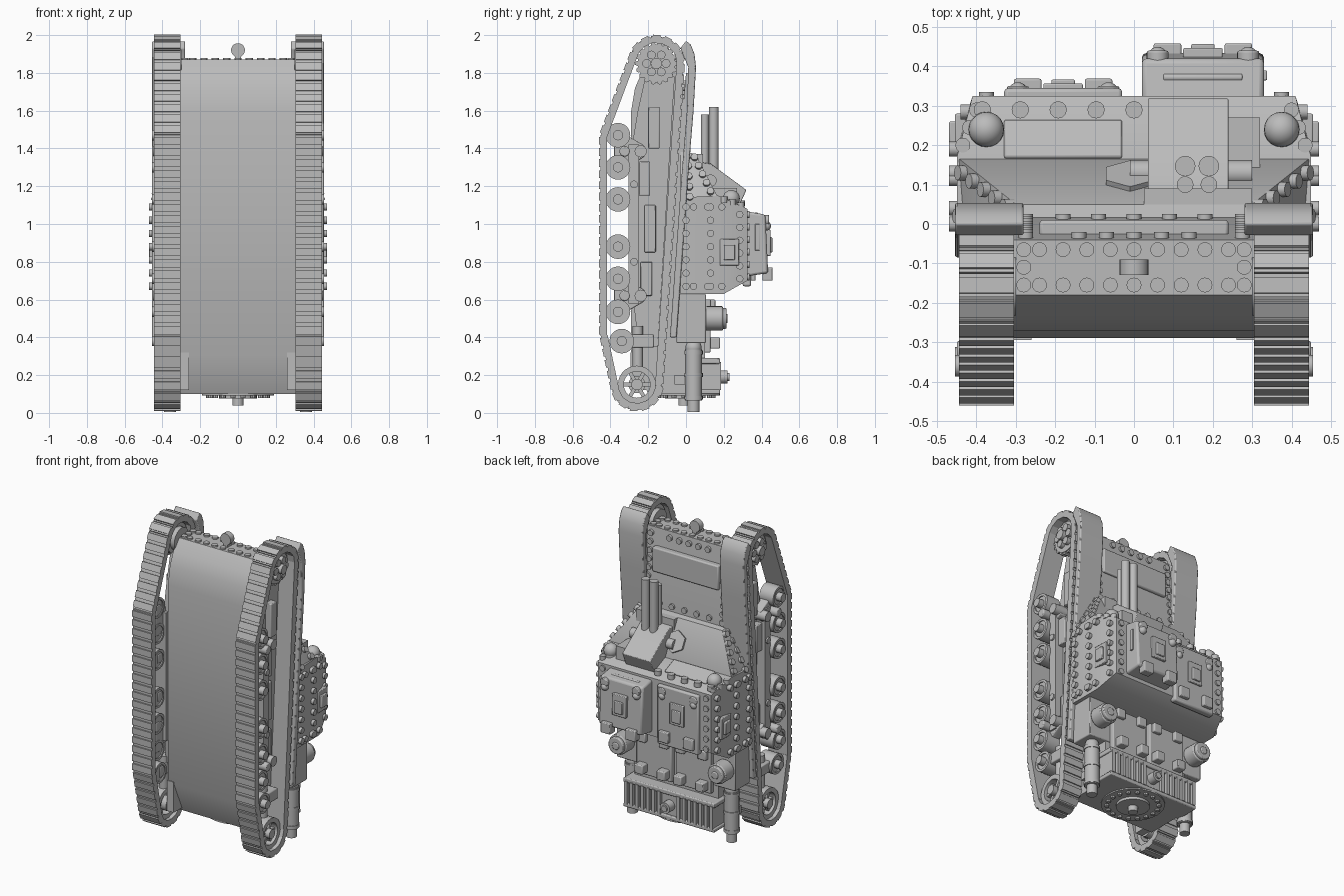
import bpy, bmesh, math
from mathutils import Vector, Matrix, geometry

if "Cube" in bpy.data.objects:
    bpy.data.objects.remove(bpy.data.objects["Cube"])

X, Y, Z = Vector((1, 0, 0)), Vector((0, 1, 0)), Vector((0, 0, 1))

grey = bpy.data.materials.new("plain grey")
grey.use_nodes = True
grey.diffuse_color = (.5, .5, .5, 1)
grey.node_tree.nodes["Principled BSDF"].inputs["Base Color"].default_value = grey.diffuse_color
made = []


# Shapes: each returns a function that adds itself to a mesh
def box(x_span, y_span, z_span, tilt=0):
    spans = (x_span, y_span, z_span)
    middle = Vector([sum(span) / 2 for span in spans])
    size = [span[1] - span[0] for span in spans]
    place = Matrix.Translation(middle) @ Matrix.Rotation(tilt, 4, 'X') @ Matrix.Diagonal((*size, 1))
    return lambda bm: bmesh.ops.create_cube(bm, size=1, matrix=place)


def rod(middle, radius, length, axis, sides=20):
    place = Matrix.Translation(middle) @ Vector(axis).to_track_quat('Z', 'Y').to_matrix().to_4x4()
    return lambda bm: bmesh.ops.create_cone(
        bm, cap_ends=True, segments=sides, radius1=radius, radius2=radius, depth=length, matrix=place)


def ball(middle, radius):
    return lambda bm: bmesh.ops.create_uvsphere(
        bm, u_segments=20, v_segments=12, radius=radius, matrix=Matrix.Translation(middle))


def prism(profile, left, right):
    def add(bm):
        rings = [[bm.verts.new((x, y, z)) for y, z in profile] for x in (left, right)]
        for ring in rings:
            bm.faces.new(ring)
        for i in range(len(profile)):
            bm.faces.new((rings[0][i - 1], rings[0][i], rings[1][i], rings[1][i - 1]))
    return add


def ring(middle, outer, inner, width, sides=28):
    def add(bm):
        loops = []
        for radius, side in ((outer, -1), (outer, 1), (inner, 1), (inner, -1)):
            loops.append([bm.verts.new(p + X * side * width / 2)
                          for p in circle(middle, radius, sides, Y, Z)])
        for k in range(len(loops)):
            for i in range(sides):
                bm.faces.new((loops[k - 1][i - 1], loops[k - 1][i], loops[k][i], loops[k][i - 1]))
    return add


def solid(points):
    both = [(side * x, y, z) for x, y, z in points for side in (1, -1)]
    return lambda bm: bmesh.ops.convex_hull(bm, input=[bm.verts.new(p) for p in both])


def row(start, end, count, normal, radius=.019):
    start, end = Vector(start), Vector(end)
    return [rod(start.lerp(end, i / (count - 1)), radius, .03, normal, 12) for i in range(count)]


def circle(middle, radius, count, u, v):
    turn = [math.tau * i / count for i in range(count)]
    return [middle + (u * math.cos(a) + v * math.sin(a)) * radius for a in turn]


def part(name, *shapes, mirror=False, bevel=0):
    bm = bmesh.new()
    for shape in shapes:
        shape(bm)
    bmesh.ops.recalc_face_normals(bm, faces=bm.faces)
    mesh = bpy.data.meshes.new(name)
    bm.to_mesh(mesh)
    bm.free()
    mesh.materials.append(grey)
    obj = bpy.data.objects.new(name, mesh)
    bpy.context.collection.objects.link(obj)
    if mirror:
        obj.modifiers.new("mirror", 'MIRROR').use_mirror_merge = False
    if bevel:
        rounding = obj.modifiers.new("bevel", 'BEVEL')
        rounding.width, rounding.segments = bevel, 2
    made.append(obj)


# Hull between the tracks
part("hull", prism([(-.29, .3), (-.29, 1.6), (-.27, 1.72), (-.235, 1.8), (-.18, 1.87), (-.04, 1.87),
                    (-.02, 1.72), (.02, 1.35), (.02, .6), (.1, .6), (.1, .1), (-.2, .1)], -.305, .305))
part("nose_plate", box((-.24, .24), (-.04, .01), (1.6, 1.76)), bevel=.008)
part("nose_rivets", *row((-.24, -.065, 1.865), (.24, -.065, 1.865), 9, Z), *row((-.24, -.155, 1.865), (.24, -.155, 1.865), 9, Z))
part("nose_side_rivets", *row((.28, -.065, 1.865), (.28, -.155, 1.865), 3, Z),
     *row((.275, -.035, 1.83), (.275, .01, 1.4), 9, Y), mirror=True)
part("deck_rivets", *row((-.18, .01, 1.41), (.18, .01, 1.41), 5, Y),
     *row((-.14, -.035, 1.83), (.14, -.035, 1.83), 5, Y))
part("tow_eye", rod((0, -.11, 1.92), .037, .04, Y), box((-.015, .015), (-.13, -.09), (1.85, 1.92)))
part("idler_bracket", box((.26, .31), (-.295, -.2), (.12, .32)), mirror=True)

# Track loops: links spaced along a belt around four circles
circles = [(-.26, .15, .125), (-.345, .43, .1), (-.345, 1.45, .1), (-.157, 1.85, .135)]
cloud = [Vector((y + r * math.cos(i * math.tau / 48), z + r * math.sin(i * math.tau / 48)))
         for y, z, r in circles for i in range(48)]
belt = [cloud[i] for i in geometry.convex_hull_2d(cloud)]
edges = [(belt[i - 1], belt[i]) for i in range(len(belt))]
total = sum((b - a).length for a, b in edges)
link_count = 72
pitch = total / link_count


def along(distance):
    for a, b in edges:
        step = (b - a).length
        if distance <= step:
            return a.lerp(b, distance / step), b - a
        distance -= step
    return belt[-1], edges[-1][1] - edges[-1][0]


links = []
middle_of_belt = Vector((-.23, 1))
for i in range(link_count):
    spot, heading = along(i * pitch)
    angle = math.atan2(heading.y, heading.x)
    out = Vector((heading.y, -heading.x)).normalized()
    if out.dot(spot - middle_of_belt) < 0:
        out.negate()
    for reach, thick, shift in ((pitch, .036, -.01), (pitch * .7, .014, .009)):
        y, z = spot + out * shift
        half = reach / 2
        links.append(box((.305, .445), (y - half, y + half), (z - thick / 2, z + thick / 2), angle))
part("track_links", *links, mirror=True)

# Sprocket and idler
hub = Vector((.375, -.157, 1.85))
part("sprocket", rod(hub - X * .01, .1, .07, X, 24), rod(hub + X * .04, .03, .06, X, 16),
     *[rod(p, .023, .04, X, 12) for p in circle(hub + X * .03, .052, 6, Y, Z)], mirror=True)
part("sprocket_teeth", *[rod(p, .014, .04, X, 6) for p in circle(hub, .1, 18, Y, Z)], mirror=True)
part("sprocket_housing", rod(hub - X * .05, .075, .05, X), mirror=True)
idler = Vector((.375, -.26, .15))
part("idler_wheel", ring(idler, .1, .07, .09), rod(idler, .03, .11, X), rod(idler - X * .035, .045, .06, X),
     *[box((.35, .4), (idler.y - .075, idler.y + .075), (.14, .16), i * math.pi / 3)
       for i in range(3)], mirror=True)

# Road wheels and suspension
wheels = []
for z in (1.47, 1.3, 1.13, .88, .71, .535, .38):
    spot = Vector((.375, -.34 if z < .4 else -.36, z))
    wheels += [ring(spot, .065, .05, .1), rod(spot, .055, .085, X), rod(spot + X * .02, .027, .12, X, 16)]
part("road_wheels", *wheels, mirror=True)
arms = []
for z in (1.385, .62):
    arms += [prism([(-.38, z - .1), (-.34, z - .1), (-.22, z - .03), (-.22, z + .03), (-.34, z + .1), (-.38, z + .1)], .33, .39),
             rod((.4, -.325, z), .028, .1, X)]
for z in (1.13, .88):
    arms.append(box((.33, .39), (-.36, -.28), (z - .03, z + .03)))
part("bogie_arms", *arms, box((.33, .41), (-.34, -.17), (.345, .415)), mirror=True, bevel=.006)
part("suspension_beam", box((.31, .4), (-.305, -.25), (.58, 1.42)),
     rod((.38, -.24, 1.385), .032, .1, X), rod((.38, -.24, .62), .032, .1, X),
     *[rod((.4, -.275, z), .02, .02, X) for z in (.8, 1.21)], mirror=True)
part("track_frame", prism([(-.25, .35), (-.28, .6), (-.28, 1.45), (-.255, 1.6), (-.215, 1.78),
                           (-.06, 1.78), (-.15, .35)], .3, .34), mirror=True)
part("frame_boxes", box((.33, .38), (-.2, -.14), (1.4, 1.62)), box((.33, .38), (-.25, -.19), (1.15, 1.33)),
     box((.33, .37), (-.24, -.18), (.62, .8)), box((.33, .36), (-.22, -.16), (.85, 1.1)), mirror=True, bevel=.005)
part("idler_arm", rod((.36, -.255, .34), .028, .24, Z), mirror=True)

# Fenders over the rear run of each track
part("fender", prism([(0, 1.97), (.025, 1.95), (.045, 1.9), (.053, 1.83), (.04, 1.6), (.015, 1.3),
                      (-.05, .4), (-.085, .4), (-.02, 1.3), (.005, 1.6), (.012, 1.83), (-.03, 1.93)],
                     .28, .455), mirror=True, bevel=.006)
part("fender_skirt", prism([(.0, 1.8), (.02, 1.8), (-.06, .4), (-.12, .4)], .285, .305), mirror=True)

# Casemate: fighting compartment and steeper front
part("casemate", solid([(.45, -.03, .63), (.45, -.03, 1.14), (.45, .2, .63), (.45, .17, 1.15),
                        (.41, .325, .7), (.41, .325, 1.08)]))
part("casemate_front", solid([(.45, -.03, 1.1), (.3, -.03, 1.39), (.3, .05, 1.37), (.45, .17, 1.14), (.45, .17, 1.08)]))
slant = (.89, 0, .46)
rivets = []
for y in (0, .13):
    rivets += row((.455, y, .67), (.455, y, 1.09), 7, X)
for z in (.67, 1.09):
    rivets += row((.455, .04, z), (.455, .19, z), 3, X)
rivets += row((.425, .285, .71), (.425, .285, 1.05), 6, X) + row((.44, .02, 1.14), (.32, .01, 1.36), 5, slant)
rivets += row((.435, .13, 1.17), (.32, .045, 1.35), 5, slant) + row((.435, .2, 1.13), (.4, .29, 1.1), 3, Z)
part("casemate_rivets", *rivets, *row((.375, .32, .72), (.375, .32, 1.05), 6, Y), mirror=True)
part("front_edge_rivets", *row((-.385, .29, 1.11), (0, .29, 1.11), 5, Z, .022))
part("side_visor", box((.41, .455), (.18, .28), (.78, .92)), box((.44, .47), (.2, .26), (.81, .89)), mirror=True, bevel=.004)
part("side_dome", ball((.375, .24, 1.135), .045), rod((.375, .24, 1.1), .04, .08, Z), mirror=True)
part("driver_plate", box((-.33, -.03), (.16, .265), (1.11, 1.14), -.4), bevel=.006)
part("front_port", rod((-.01, .115, 1.245), .07, .03, (0, .88, .48), 6))

# Roof boxes with hatches
part("driver_roof", box((-.33, -.03), (.3, .345), (.67, 1.06)), bevel=.01)
part("gunner_roof", box((.02, .33), (.28, .32), (.7, 1.07)),
     prism([(.3, .72), (.3, 1.07), (.42, 1.05), (.435, .74)], .02, .33), bevel=.012)
part("visor_slots", rod((.175, .372, 1.05), .012, .2, X, 12), box((.325, .338), (.365, .39), (.86, 1)), bevel=.005)
for owner, x, y in (("driver", -.18, .345), ("gunner", .175, .435)):
    part(owner + "_hatch", box((x - .05, x + .05), (y - .02, y + .012), (.83, .97)),
         box((x - .03, x + .03), (y, y + .022), (.85, .93)), bevel=.004)
    bumps = []
    for side in (-1, 1):
        bumps += [rod((x + side * .115, y - .02, 1.02), .028, .05, Y), ball((x + side * .115, y - .01, .99), .025),
                  box((x + side * .09 - .035, x + side * .09 + .035), (y - .03, y + .024), (.7, .77))]
    part(owner + "_hatch_fittings", *bumps, bevel=.005)

# Gun mount and twin barrels
part("gun_mantlet", prism([(.04, 1.1), (.05, 1.33), (.13, 1.32), (.32, 1.18), (.27, 1.07)], .035, .24), bevel=.004)
part("mantlet_base", box((.025, .3), (.03, .09), (1.1, 1.37)), box((.24, .32), (.05, .27), (1.05, 1.19)))
part("mantlet_trunnion", rod((.145, .13, 1.23), .032, .31, X))
part("gun_barrels", *[rod((x, .147, 1.42), .026, .4, Z) for x in (.13, .19)],
     *[rod((x, .1, 1.4), .021, .36, Z) for x in (.13, .19)])

# Engine deck
part("engine_doors", box((.015, .27), (.08, .13), (.32, .6)), mirror=True, bevel=.006)
part("door_hinges", *[box((x - .03, x + .03), (.1, reach), (z - .03, z + .03))
                      for x in (.06, .22) for z, reach in ((.37, .18), (.57, .155))], mirror=True, bevel=.006)
part("lamp_box", box((.27, .43), (-.05, .105), (.37, .63)), mirror=True, bevel=.006)
lamp = Vector((.36, .15, .5))
part("rear_lamp", rod(lamp, .065, .09, Y, 24), rod(lamp + Y * .045, .055, .04, Y, 24),
     rod(lamp + Y * .05, .025, .04, Y, 16), mirror=True, bevel=.006)
part("grille_box", box((-.32, .32), (.02, .165), (.1, .29)), box((-.33, .33), (.02, .18), (.26, .29)),
     box((-.33, .33), (.02, .18), (.1, .125)), bevel=.006)
part("grille_slats", *[box((x / 100 - .011, x / 100 + .011), (.15, .185), (.12, .27))
                       for x in range(7, 32, 4)], mirror=True)
part("starter_boss", rod((0, .185, .19), .035, .07, Y), rod((0, .2, .19), .02, .06, Y))
part("exhaust", rod((.36, .04, .2), .045, .27, Z), ball((.36, .04, .345), .043), rod((.36, .04, .04), .032, .07, Z),
     *[rod((.36, .04, z), .049, .02, Z) for z in (.08, .2, .32)], box((.28, .36), (-.06, .04), (.15, .2)), mirror=True)

# Rear end cover
cover = Vector((0, -.01, .1))
part("rear_cover", rod(cover, .19, .016, Z, 32), rod(cover - Z * .01, .1, .03, Z, 28),
     rod(cover - Z * .03, .03, .06, Z), *[rod(p, .014, .04, Z, 8) for p in circle(cover, .155, 18, X, Y)])

# Smooth the round parts, keep hard edges
bpy.ops.object.select_all(action='DESELECT')
for obj in made:
    obj.select_set(True)
bpy.context.view_layer.objects.active = made[0]
bpy.ops.object.shade_smooth_by_angle(angle=math.radians(32))
